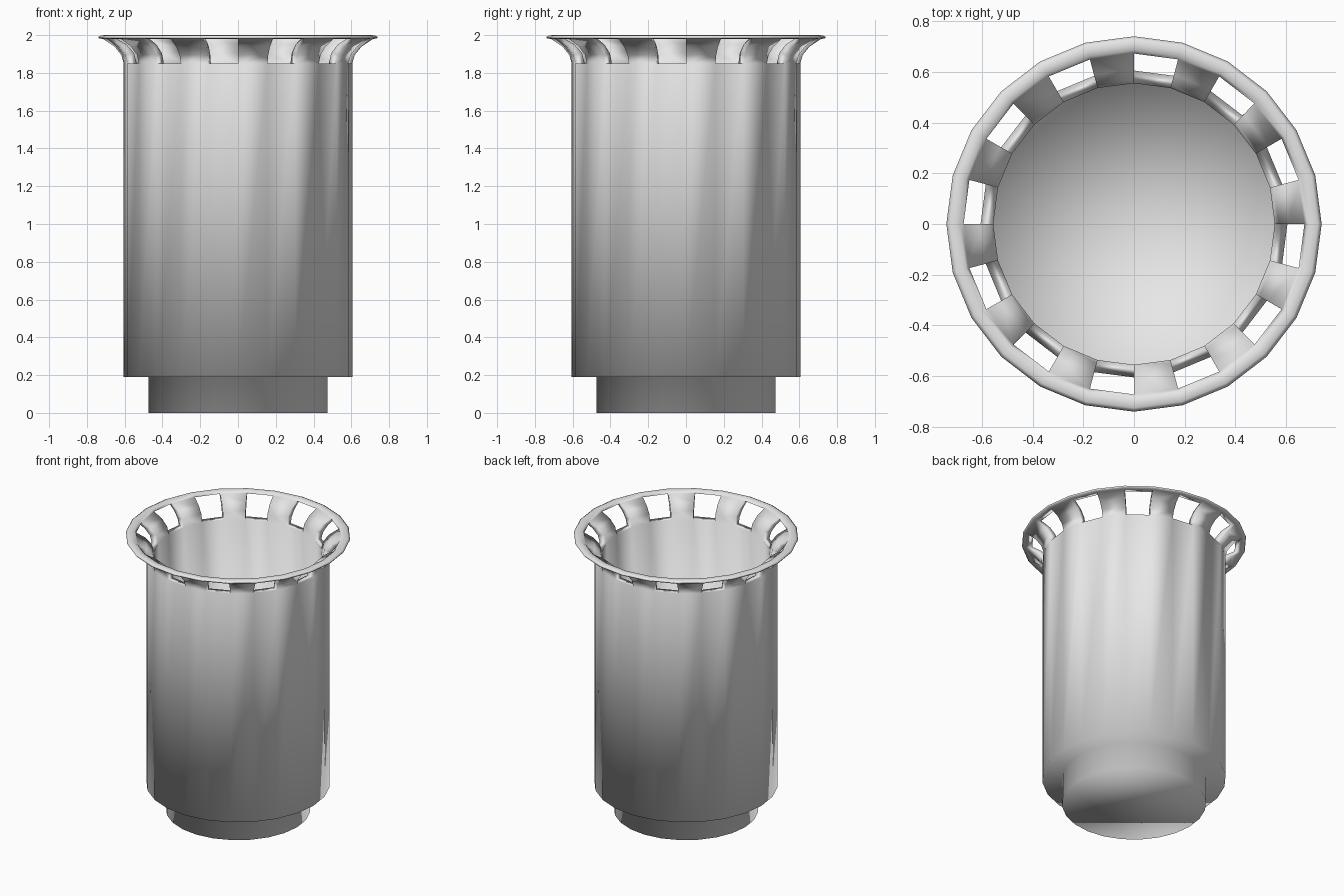
import bpy, bmesh
from math import cos, sin, tau

default = bpy.data.objects.get("Cube")
if default:
    bpy.data.objects.remove(default, do_unlink=True)

SIDES = 24

gray = bpy.data.materials.new("plain gray")
gray.use_nodes = True
gray.diffuse_color = (0.8, 0.8, 0.8, 1)
gray.node_tree.nodes["Principled BSDF"].inputs["Base Color"].default_value = (0.8, 0.8, 0.8, 1)

bm = bmesh.new()


def ring(r, z):
    return [bm.verts.new((r * cos(tau * i / SIDES), r * sin(tau * i / SIDES), z))
            for i in range(SIDES)]


def band(lower, upper, only_posts=False):
    """Join two rings with quads, on every other side for the posts."""
    for i in range(0, SIDES, 2 if only_posts else 1):
        j = (i + 1) % SIDES
        bm.faces.new((lower[i], lower[j], upper[j], upper[i]))


# Foot and outer wall
foot = ring(0.475, 0)
bm.faces.new(foot)
step_in, step_out = ring(0.475, 0.19), ring(0.605, 0.19)
outer = [ring(r, z) for r, z in ((0.605, 1.85), (0.618, 1.895), (0.655, 1.94), (0.715, 1.98))]
for a, b in ((foot, step_in), (step_in, step_out), (step_out, outer[0])):
    band(a, b)

# Inner wall and floor
floor = ring(0.555, 0.24)
inner = [ring(r, z) for r, z in ((0.555, 1.85), (0.57, 1.905), (0.61, 1.95), (0.672, 1.985))]
band(floor, inner[0])
centre = bm.verts.new((0, 0, 0.24))
for i in range(SIDES):
    bm.faces.new((floor[i], floor[(i + 1) % SIDES], centre))

# Flared posts with gaps between them
for k in range(3):
    band(outer[k], outer[k + 1], True)
    band(inner[k], inner[k + 1], True)
    for i in range(SIDES):
        bm.faces.new((outer[k][i], outer[k + 1][i], inner[k + 1][i], inner[k][i]))

# Sills below the gaps and lintels above them
for i in range(1, SIDES, 2):
    j = (i + 1) % SIDES
    for k in (0, 3):
        bm.faces.new((outer[k][i], outer[k][j], inner[k][j], inner[k][i]))

# Rounded rim
rim = [outer[3]] + [ring(r, z) for r, z in ((0.735, 1.982), (0.74, 1.99), (0.725, 1.998),
                                            (0.705, 2.0), (0.685, 1.996))] + [inner[3]]
for a, b in zip(rim, rim[1:]):
    band(a, b)

bmesh.ops.recalc_face_normals(bm, faces=bm.faces)
for f in bm.faces:
    f.smooth = True
mesh = bpy.data.meshes.new("slotted_cup")
bm.to_mesh(mesh)
bm.free()
mesh.materials.append(gray)
cup = bpy.data.objects.new("slotted_cup", mesh)
bpy.context.collection.objects.link(cup)
